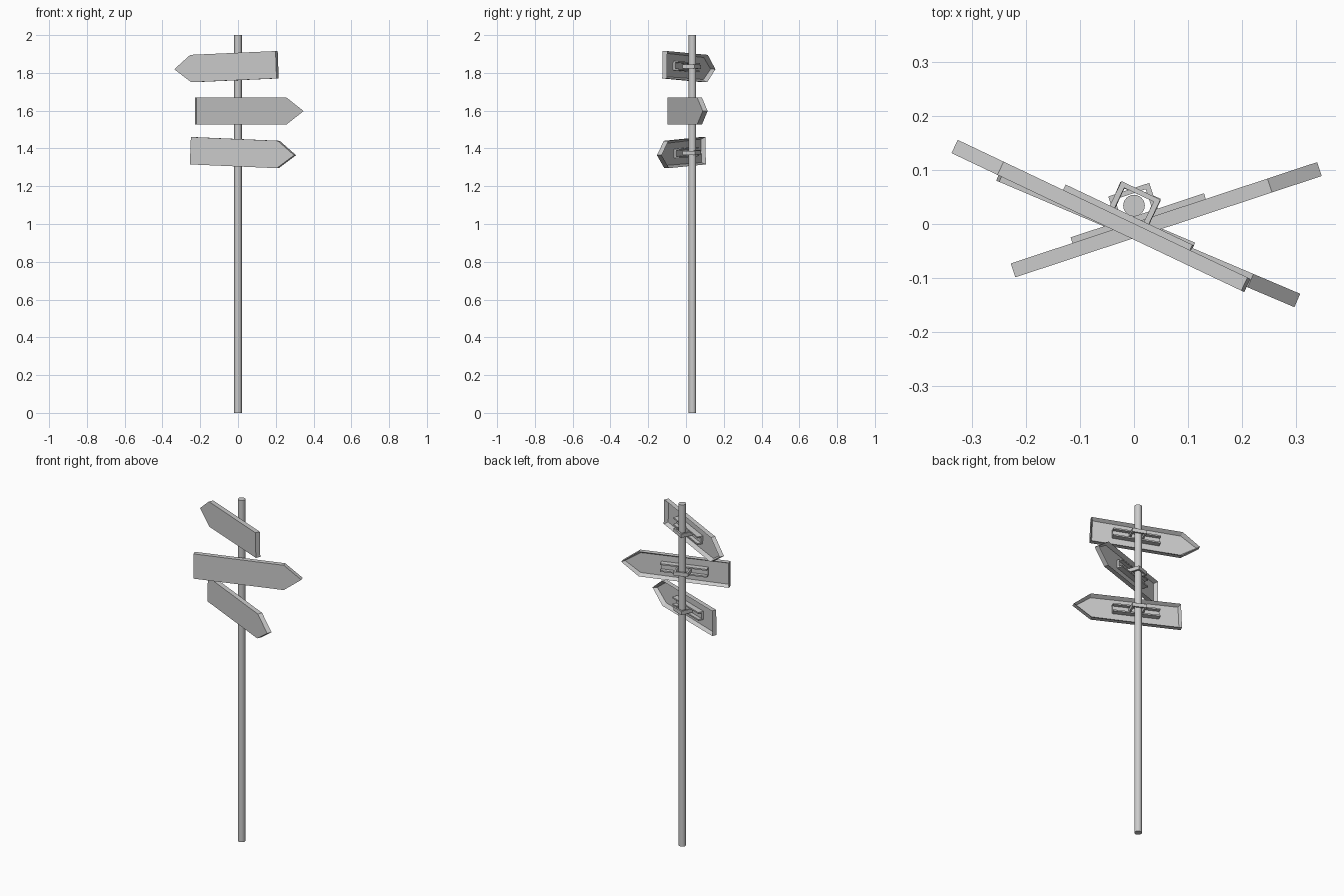
import bpy, bmesh
from math import radians

if "Cube" in bpy.data.objects:
    bpy.data.objects.remove(bpy.data.objects["Cube"])

POST_Y = 0.034
BACK, FRONT = -0.030, -0.057      # sign faces, measured from the post axis


def make_object(name, bm, z, yaw, roll):
    bmesh.ops.recalc_face_normals(bm, faces=bm.faces)
    mesh = bpy.data.meshes.new(name)
    bm.to_mesh(mesh)
    bm.free()
    ob = bpy.data.objects.new(name, mesh)
    ob.location = (0, POST_Y, z)
    ob.rotation_euler = (0, radians(roll), radians(yaw))
    bpy.context.collection.objects.link(ob)
    return ob


def extrude_profile(points, vec):
    bm = bmesh.new()
    face = bm.faces.new([bm.verts.new(p) for p in points])
    ext = bmesh.ops.extrude_face_region(bm, geom=[face], use_keep_orig=True)
    moved = [g for g in ext["geom"] if isinstance(g, bmesh.types.BMVert)]
    bmesh.ops.translate(bm, verts=moved, vec=vec)
    bmesh.ops.recalc_face_normals(bm, faces=bm.faces)
    return bm


def sign(label, z, yaw, roll, side):
    # Arrow board with a hollow, rimmed back
    h = 0.0725
    outline = [(-0.25, -h), (0.25, -h), (0.347, 0), (0.25, h), (-0.25, h)]
    bm = extrude_profile([(side * x, FRONT, v) for x, v in outline],
                         (0, BACK - FRONT, 0))
    back = max(bm.faces, key=lambda f: f.calc_center_median().y)
    bmesh.ops.inset_region(bm, faces=[back], thickness=0.015)
    bmesh.ops.translate(bm, verts=list(back.verts), vec=(0, -0.021, 0))
    make_object(label + "_arrow_board", bm, z, yaw, roll)

    # U-shaped mounting rail, open towards the post
    y0, y1, y2, w, t = -0.052, -0.040, -0.019, 0.024, 0.008
    prof = [(y0, -w), (y2, -w), (y2, -w + t), (y1, -w + t),
            (y1, w - t), (y2, w - t), (y2, w), (y0, w)]
    bm = extrude_profile([(-0.13, y, v) for y, v in prof], (0.26, 0, 0))
    make_object(label + "_mounting_rail", bm, z, yaw, roll)

    # Bracket wrapped around the post and seated in the rail
    a, b, c, d = 0.040, 0.030, 0.031, 0.022
    prof = [(-a, y1), (-a, c), (a, c), (a, y1),
            (b, y1), (b, d), (-b, d), (-b, y1)]
    bm = extrude_profile([(x, y, -0.011) for x, y in prof], (0, 0, 0.022))
    make_object(label + "_post_clamp", bm, z, yaw, roll)


# Post
bpy.ops.mesh.primitive_cylinder_add(vertices=24, radius=0.02, depth=2,
                                    location=(0, POST_Y, 1))
bpy.context.object.name = "post"
bpy.ops.object.shade_smooth_by_angle(angle=radians(30))

# Signs: height, yaw, roll, pointing side
sign("top", 1.833, -25.4, -2.3, -1)
sign("middle", 1.598, 18.3, 0, 1)
sign("bottom", 1.378, -23, 2.3, 1)
